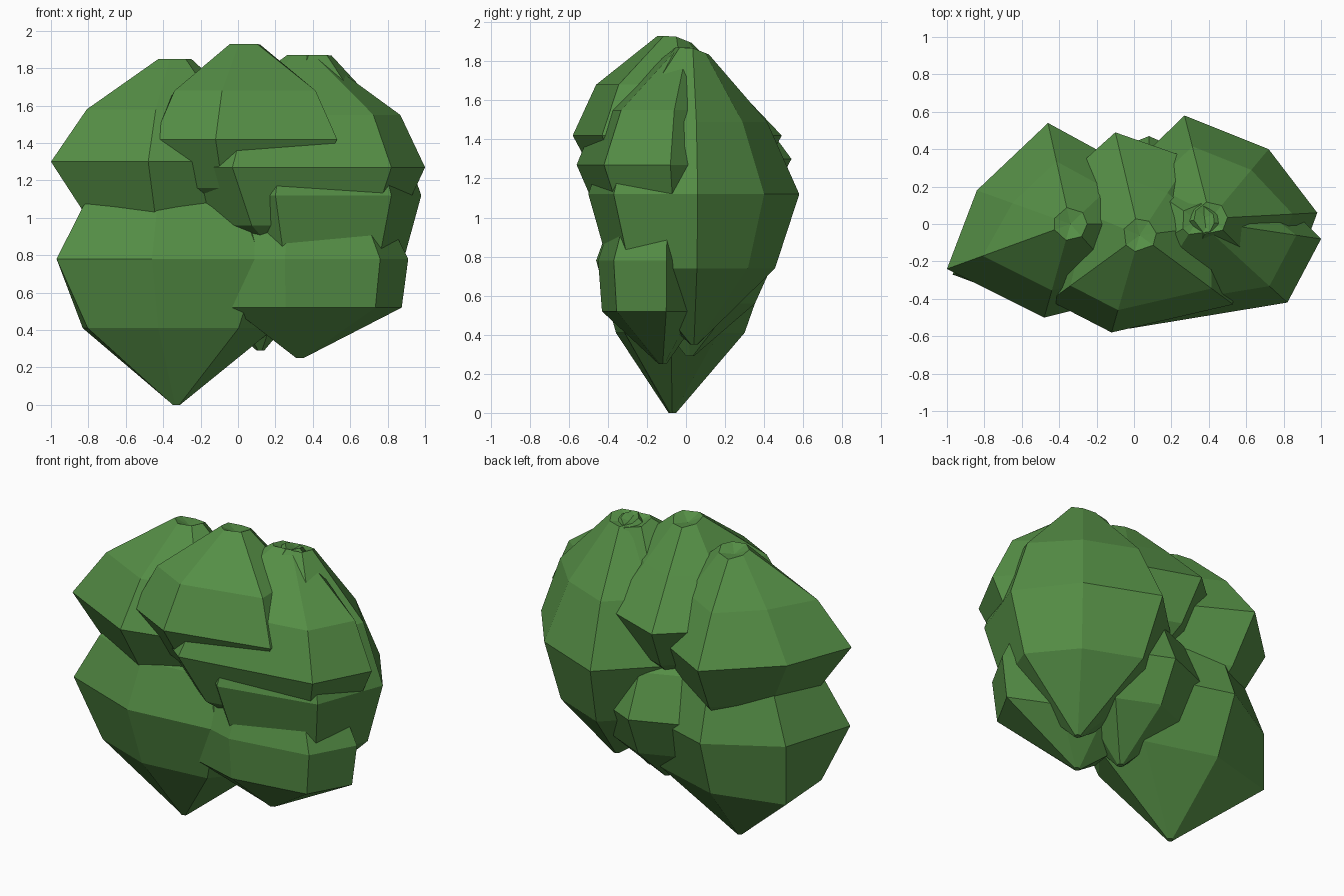
import bpy, math
from mathutils import Vector

if "Cube" in bpy.data.objects:
    bpy.data.objects.remove(bpy.data.objects["Cube"])

leaf = bpy.data.materials.new("leaf_green")
leaf.diffuse_color = (0.09, 0.27, 0.06, 1)
leaf.use_nodes = True
leaf.node_tree.nodes["Principled BSDF"].inputs["Base Color"].default_value = leaf.diffuse_color


def clump(name, top, bottom, z_main, upper, lower, ring, lower_kick=None):
    """Faceted leaf clump: dented cap, upper ring, widest ring, lower ring, narrow tip.
    upper / lower are (height, front scale, back scale) of the widest ring.
    lower_kick = index of a lower-ring corner that stays at full width."""
    n = len(ring)
    t, b = Vector(top), Vector(bottom)

    def scaled(centre, z, front, back, keep=None):
        out = []
        for i, (x, y) in enumerate(ring):
            k = 1 if i == keep else back if y > 0.1 else front
            out.append((centre.x + (x - centre.x) * k, centre.y + (y - centre.y) * k, z))
        return out

    def small(centre, r):
        out = []
        for x, y in ring:
            a = math.atan2(y - centre.y, x - centre.x)
            out.append((centre.x + r * math.cos(a), centre.y + r * math.sin(a), centre.z))
        return out

    loops = [small(t, 0.09), scaled(t, *upper), scaled(t, z_main, 1, 1),
             scaled(b, *lower, lower_kick), small(b, 0.02)]
    # tilt the cap down towards the back
    loops[0] = [(x, y, z - max(0, y - t.y) * 0.4) for x, y, z in loops[0]]
    verts = [v for loop in loops for v in loop]
    faces = []
    for k in range(len(loops) - 1):
        for i in range(n):
            j = (i + 1) % n
            faces.append((k * n + i, k * n + j, (k + 1) * n + j, (k + 1) * n + i))
    # dented cap and closed tip
    verts.append((t.x, t.y, t.z - 0.04))
    c = len(verts) - 1
    faces += [(c, (i + 1) % n, i) for i in range(n)]
    faces.append(tuple(4 * n + i for i in range(n)))
    # consistent outward winding
    area = sum(ring[i][0] * ring[(i + 1) % n][1] - ring[(i + 1) % n][0] * ring[i][1] for i in range(n))
    if area > 0:
        faces = [tuple(reversed(f)) for f in faces]
    me = bpy.data.meshes.new(name)
    me.from_pydata(verts, [], faces)
    me.materials.append(leaf)
    ob = bpy.data.objects.new(name, me)
    bpy.context.collection.objects.link(ob)


# upper clumps
clump("upper_left_clump", (-0.34, 0, 1.85), (-0.35, 0, 0.6), 1.3, (1.58, .71, .62), (1.0, .7, .7),
      [(-1, -.24), (-.84, .18), (-.46, .54), (-.02, .3), (.2, 0), (0, -.38), (-.48, -.5)])
clump("upper_middle_clump", (0.03, -0.06, 1.93), (0.03, -0.04, 0.85), 1.42, (1.68, .77, .55), (1.16, .74, .74),
      [(-.12, -.58), (-.45, -.41), (-.48, .15), (-.1, .49), (.3, .35), (.52, 0), (.53, -.43)])
clump("upper_right_clump", (0.34, 0.02, 1.87), (0.4, 0, 0.6), 1.27, (1.55, .8, .7), (0.96, .76, .76),
      [(1, -.08), (.82, -.42), (-.03, -.56), (-.3, -.35), (0, .25), (.4, .33), (.75, .17)])

# large clump at the back right
clump("back_right_clump", (0.41, 0.03, 1.87), (0.46, 0.04, 0.35), 1.12, (1.49, .77, .7), (0.74, .8, .77),
      [(.98, .06), (.72, .4), (.27, .58), (-.05, .27), (-.25, -.05), (.2, -.5), (.82, -.37)])

# lower clumps
clump("lower_left_clump", (-0.33, 0, 1.5), (-0.33, -0.07, 0), 0.78, (1.06, .78, .78), (0.41, .74, .74),
      [(-.97, -.27), (-.83, .18), (-.4, .43), (.2, .25), (.38, -.08), (.12, -.4), (-.46, -.46)], 1)
clump("lower_right_clump", (0.35, -0.08, 1.4), (0.33, -0.12, 0.25), 0.78, (1.05, .76, .76), (0.52, .94, .94),
      [(.76, -.37), (.91, -.1), (.6, .04), (.3, .1), (-.05, .05), (-.06, -.36), (.25, -.45)])
clump("lower_back_clump", (0.08, 0.02, 1.35), (0.12, 0.02, 0.29), 0.82, (1.08, .75, .75), (0.56, .74, .74),
      [(.08, .47), (-.24, .34), (-.3, 0), (-.1, -.28), (.25, -.3), (.45, 0), (.42, .32)])
